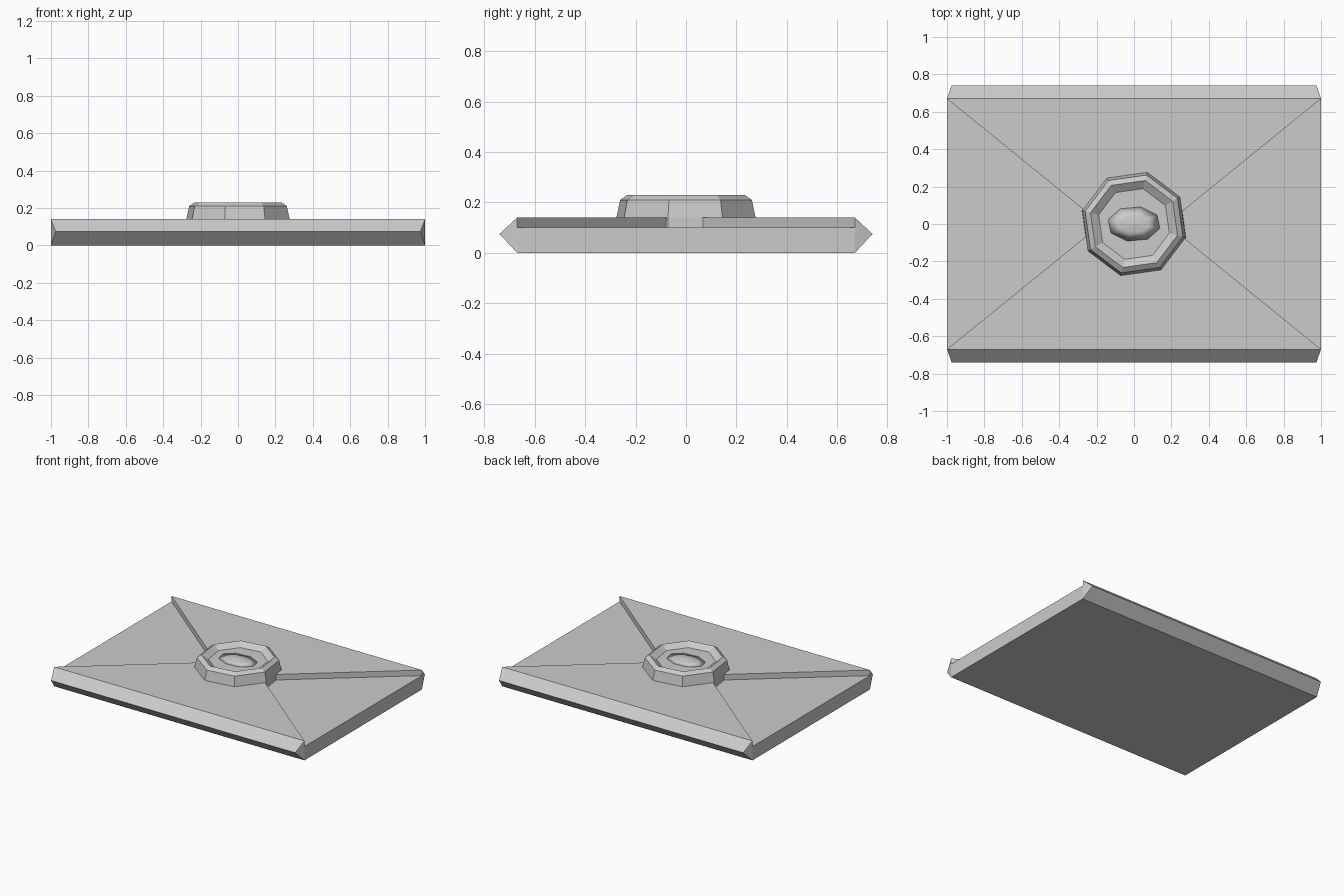
import bpy, bmesh
from math import cos, sin, radians

cube = bpy.data.objects.get("Cube")
if cube:
    bpy.data.objects.remove(cube)

paper = bpy.data.materials.new("light grey")
paper.use_nodes = True
GREY = (0.6, 0.6, 0.6, 1)
paper.diffuse_color = GREY
paper.node_tree.nodes["Principled BSDF"].inputs["Base Color"].default_value = GREY

W, D = 1.0, 0.67            # half width and half depth of the flat panels
POCKET_Z, FLAP_Z = 0.10, 0.14


def finish(name, bm):
    bmesh.ops.recalc_face_normals(bm, faces=bm.faces)
    mesh = bpy.data.meshes.new(name)
    bm.to_mesh(mesh)
    bm.free()
    mesh.materials.append(paper)
    obj = bpy.data.objects.new(name, mesh)
    bpy.context.collection.objects.link(obj)
    return obj


def loft(name, rings):
    """Join matching rings of points with quads and cap both ends."""
    bm = bmesh.new()
    loops = [[bm.verts.new(p) for p in ring] for ring in rings]
    n = len(loops[0])
    for a, b in zip(loops, loops[1:]):
        for i in range(n):
            j = (i + 1) % n
            bm.faces.new((a[i], a[j], b[j], b[i]))
    bm.faces.new(loops[0])
    bm.faces.new(loops[-1])
    return finish(name, bm)


def prism(name, outline, z0, z1):
    return loft(name, [[(x, y, z) for x, y in outline] for z in (z0, z1)])


# Envelope pocket, whose top shows as the two lower side panels
prism("envelope_pocket", [(-W, -D), (W, -D), (W, D), (-W, D)], 0, POCKET_Z)

# Raised front and back flaps, and the pointed folds along their outer edges
for side, s in (("front", -1), ("back", 1)):
    prism(side + "_flap", [(-W, s * D), (W, s * D), (0.175, 0), (-0.175, 0)],
          POCKET_Z, FLAP_Z)
    loft(side + "_fold", [[(m * W, s * D, 0), (m * W, s * D, FLAP_Z),
                           (m * 0.975, s * 0.74, 0.075)] for m in (-1, 1)])


def octagon(rx, z, ry=None):
    ry = ry or rx
    angles = [radians(30.5 + 45 * i) for i in range(8)]
    return [(rx * cos(a), ry * sin(a), z) for a in angles]


# Eight-sided seal with a bevelled rim and a sunken face
loft("seal", [octagon(r, z) for r, z in
              ((0.287, POCKET_Z), (0.285, 0.14), (0.27, 0.21), (0.24, 0.23), (0.195, 0.20))])

# Soft low mound pressed into the seal
mound = loft("seal_mound", [octagon(0.15, 0.199, 0.10), octagon(0.08, 0.209, 0.045),
                            octagon(0.02, 0.217, 0.01)])
for face in mound.data.polygons:
    face.use_smooth = True
